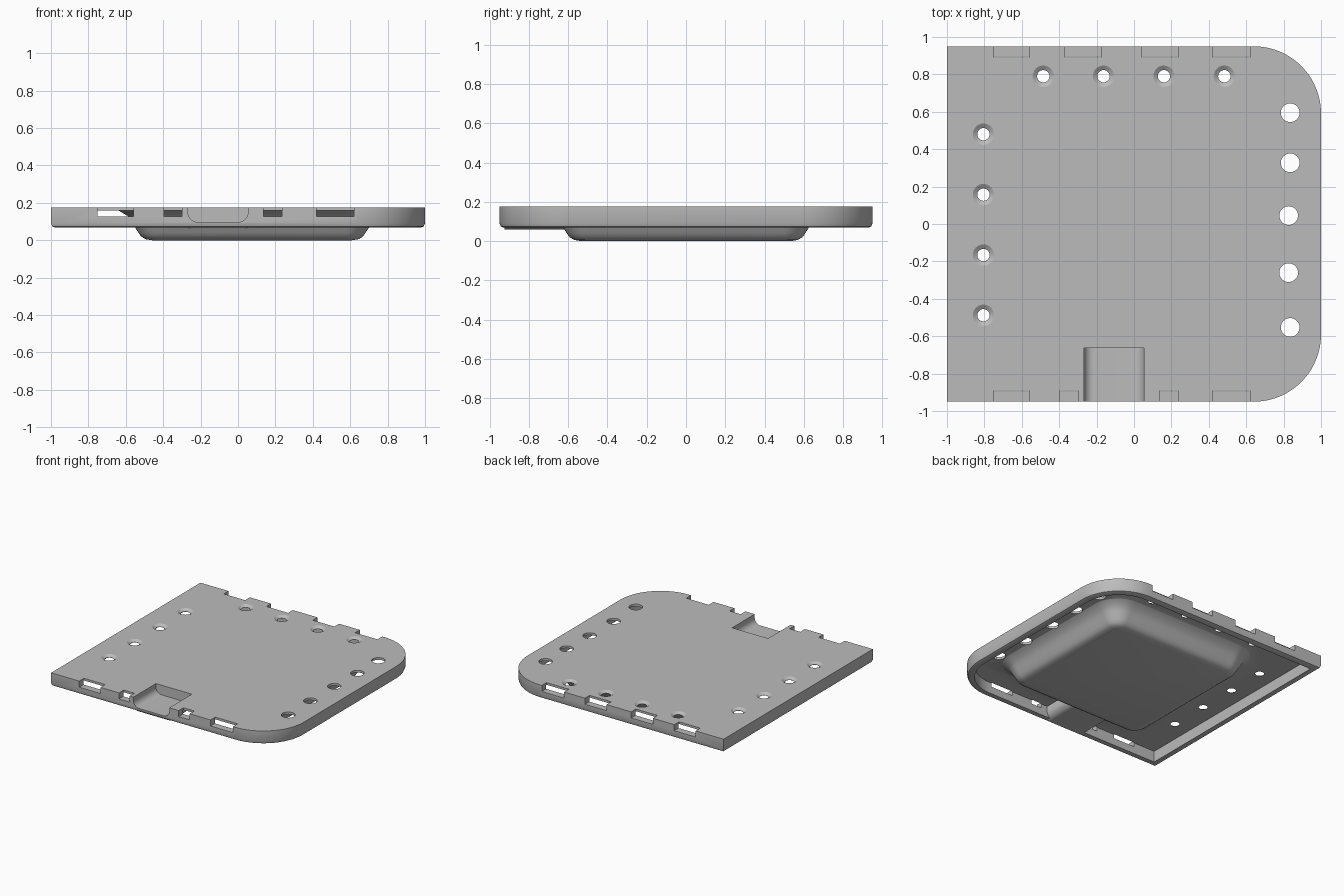
import bpy, bmesh, math

cube = bpy.data.objects.get("Cube")
if cube:
    bpy.data.objects.remove(cube)

grey = bpy.data.materials.new("plain_grey")
grey.use_nodes = True
COLOUR = (0.5, 0.5, 0.5, 1)
grey.diffuse_color = COLOUR
grey.node_tree.nodes["Principled BSDF"].inputs["Base Color"].default_value = COLOUR

TOP, RIM, FLOOR = 0.176, 0.068, 0.158   # top face, rim bottom, underside of the plate


def outline(x0, x1, y0, y1, radii, steps=16):
    """Rectangle with one radius per corner, from low-left, counter-clockwise."""
    corners = [(x0, y0, 1, 1), (x1, y0, -1, 1), (x1, y1, -1, -1), (x0, y1, 1, -1)]
    pts = []
    for i, ((x, y, sx, sy), r) in enumerate(zip(corners, radii)):
        if r <= 0:
            pts.append((x, y))
            continue
        for k in range(steps + 1):
            a = math.pi * (1 + i / 2 + k / steps / 2)
            pts.append((x + sx * r + r * math.cos(a), y + sy * r + r * math.sin(a)))
    return pts


def loft(name, rings):
    """Closed solid through a stack of rings with equal point counts."""
    bm = bmesh.new()
    loops = [[bm.verts.new(p) for p in ring] for ring in rings]
    bm.faces.new(loops[0])
    bm.faces.new(loops[-1])
    n = len(loops[0])
    for a, b in zip(loops, loops[1:]):
        for i in range(n):
            j = (i + 1) % n
            bm.faces.new((a[i], a[j], b[j], b[i]))
    bmesh.ops.recalc_face_normals(bm, faces=bm.faces)
    mesh = bpy.data.meshes.new(name)
    bm.to_mesh(mesh)
    bm.free()
    mesh.materials.append(grey)
    ob = bpy.data.objects.new(name, mesh)
    bpy.context.collection.objects.link(ob)
    return ob


def flat(pts, z):
    return [(x, y, z) for x, y in pts]


def upright(pts, y):
    return [(x, y, z) for x, z in pts]


def circle(x, y, r, z, n=32):
    return [(x + r * math.cos(2 * math.pi * i / n),
             y + r * math.sin(2 * math.pi * i / n), z) for i in range(n)]


def combine(target, tool, operation):
    bpy.context.view_layer.objects.active = target
    mod = target.modifiers.new(operation.lower(), 'BOOLEAN')
    mod.operation, mod.solver, mod.object = operation, 'EXACT', tool
    bpy.ops.object.modifier_apply(modifier=mod.name)
    bpy.data.objects.remove(tool)


def tray_ring(inset, z):
    r = 0.36 - inset
    return flat(outline(-1 + inset, 1 - inset, -0.95 + inset, 0.95 - inset, (0, r, r, 0), 24), z)


# Outer tray with a softened lower edge
tray = loft("tray_lid", [tray_ring(0.022, RIM), tray_ring(0.007, RIM + 0.006),
                         tray_ring(0, RIM + 0.022), tray_ring(0, TOP)])
combine(tray, loft("hollow", [tray_ring(0.055, -0.1), tray_ring(0.055, FLOOR)]), 'DIFFERENCE')

# Raised centre pad on the underside, flaring into the plate
pad_profile = [(0.1, 0.165), (0.085, 0.157), (0.04, 0.13), (0.015, 0.095), (0, 0.068), (-0.018, 0.04),
               (-0.032, 0.02), (-0.055, 0.006), (-0.09, 0)]
pad_rings = []
for grow, z in pad_profile:
    h = 0.625 + grow
    pad_rings.append(flat(outline(0.075 - h, 0.075 + h, -h, h, [0.13 + grow] * 4, 10), z))
combine(tray, loft("pad", pad_rings), 'UNION')

# Finger recess: outer trough, then its cavity
trough = outline(-0.3, 0.085, 0.06, 0.167, (0.06, 0.06, 0, 0), 10)
combine(tray, loft("trough", [upright(trough, -0.925), upright(trough, -0.6)]), 'UNION')
cavity = outline(-0.267, 0.053, 0.098, 0.3, (0.05, 0.05, 0, 0), 10)
combine(tray, loft("cavity", [upright(cavity, -1.1), upright(cavity, -0.663)]), 'DIFFERENCE')

# Edge notches, open at the top
front_notches = [(-0.75, -0.56), (-0.395, -0.3), (0.137, 0.235), (0.42, 0.62)]
back_notches = [(-0.75, -0.56), (-0.37, -0.177), (0.043, 0.235), (0.42, 0.62)]
for side, notches in ((-1, front_notches), (1, back_notches)):
    for x0, x1 in notches:
        box = outline(x0, x1, 0.127, 0.3, (0, 0, 0, 0))
        combine(tray, loft("notch", [upright(box, side * 0.89), upright(box, side * 1.1)]),
                'DIFFERENCE')

# Countersunk holes along the left and back edges
offsets = [-0.485, -0.163, 0.16, 0.483]
for x, y in [(-0.805, v - 0.003) for v in offsets] + [(v, 0.79) for v in offsets]:
    combine(tray, loft("countersink", [circle(x, y, 0.033, 0.1), circle(x, y, 0.033, FLOOR + 0.002),
                                       circle(x, y, 0.057, TOP), circle(x, y, 0.057, 0.25)]),
            'DIFFERENCE')

# Plain holes along the rounded side
for x, y in [(0.835, 0.595), (0.835, 0.327), (0.827, 0.045), (0.827, -0.26), (0.835, -0.553)]:
    combine(tray, loft("hole", [circle(x, y, 0.05, 0.03), circle(x, y, 0.05, 0.25)]), 'DIFFERENCE')

# Smooth curves, crisp edges
bpy.ops.object.select_all(action='DESELECT')
tray.select_set(True)
bpy.context.view_layer.objects.active = tray
bpy.ops.object.shade_smooth_by_angle(angle=math.radians(30))
